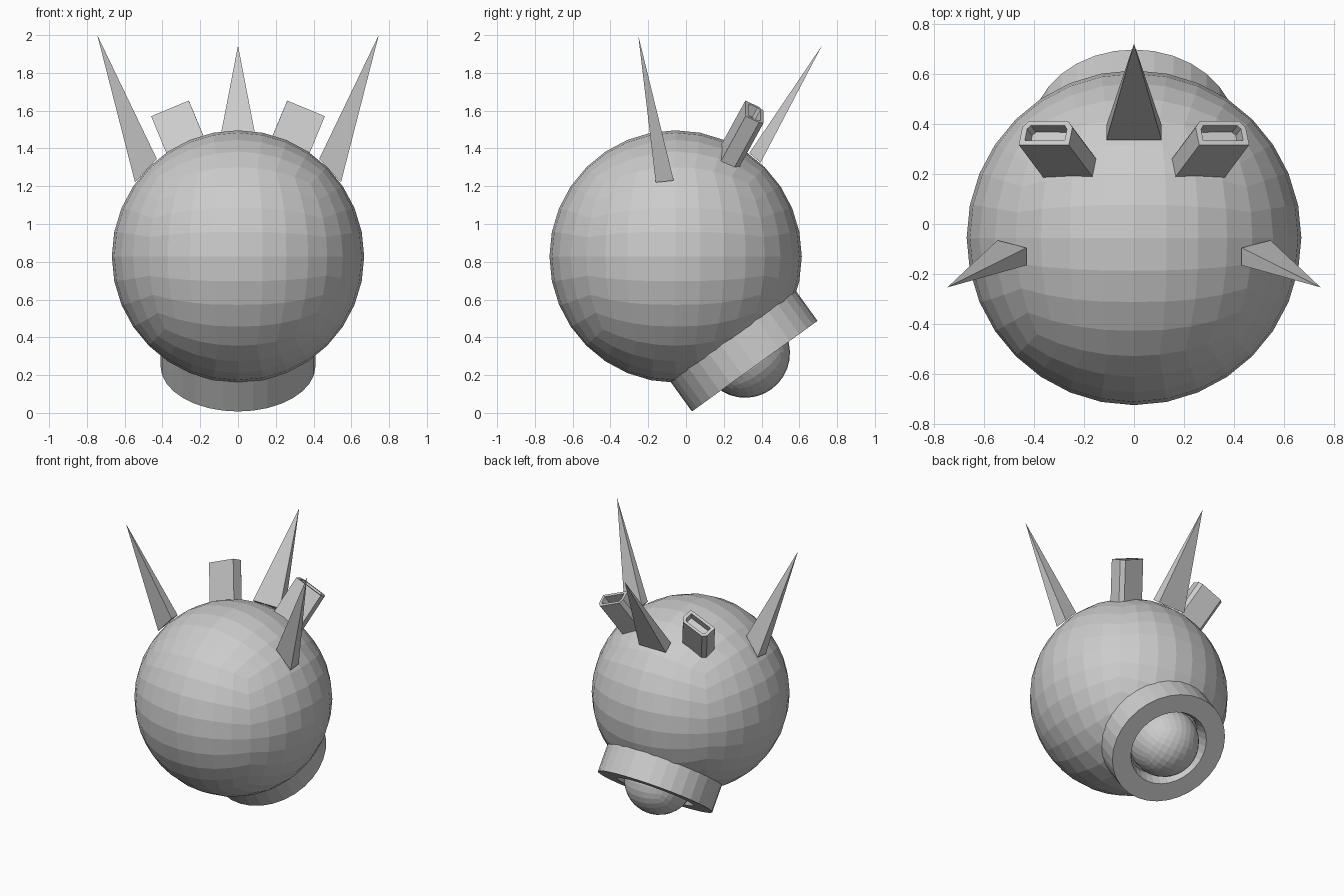
import bpy, bmesh, math
from mathutils import Vector, Matrix

if "Cube" in bpy.data.objects:
    bpy.data.objects.remove(bpy.data.objects["Cube"])

CENTRE = Vector((0, -0.055, 0.828))
AXIS = Vector((0, 0.585, -0.811)).normalized()   # direction of the eye socket
TILT = AXIS.to_track_quat('Z', 'Y').to_matrix().to_4x4()


def finish(bm, name):
    bmesh.ops.recalc_face_normals(bm, faces=bm.faces)
    mesh = bpy.data.meshes.new(name)
    bm.to_mesh(mesh)
    bm.free()
    ob = bpy.data.objects.new(name, mesh)
    bpy.context.collection.objects.link(ob)
    return ob


def quad_sphere(name, centre, radius, rot=Matrix.Identity(4)):
    bm = bmesh.new()
    bmesh.ops.create_cube(bm, size=2)
    for _ in range(3):
        bmesh.ops.subdivide_edges(bm, edges=bm.edges[:], cuts=1, use_grid_fill=True)
        for v in bm.verts:
            v.co.normalize()
    bm.transform(Matrix.Translation(centre) @ rot @ Matrix.Scale(radius, 4))
    return finish(bm, name)


def lathe(name, profile, origin, rot, n=32):
    # closed profile of (radius, height) swept round the local z axis
    bm = bmesh.new()
    rings = [[bm.verts.new((r * math.cos(t), r * math.sin(t), h)) for r, h in profile]
             for t in (2 * math.pi * i / n for i in range(n))]
    k = len(profile)
    for i in range(n):
        a, b = rings[i], rings[(i + 1) % n]
        for j in range(k):
            m = (j + 1) % k
            bm.faces.new((a[j], a[m], b[m], b[j]))
    bm.transform(Matrix.Translation(origin) @ rot)
    return finish(bm, name)


def spike(name, base, tip, side=1):
    bm = bmesh.new()
    vs = [bm.verts.new((side * x, y, z)) for x, y, z in base]
    top = bm.verts.new((side * tip[0], tip[1], tip[2]))
    bm.faces.new(vs)
    for i in range(4):
        bm.faces.new((vs[i], vs[(i + 1) % 4], top))
    return finish(bm, name)


def pipe(name, side):
    # rectangular stub with chamfered back corners and a recessed opening
    n = Vector((0.34, 0.453, 0.825)).normalized()
    u = Vector((0.92, 0, -0.39)).normalized()
    u = (u - n * u.dot(n)).normalized()
    v = n.cross(u)
    origin = Vector((0.36, 0.315, 1.612))         # middle of the rim's front edge
    outer = [(-.108, 0), (.108, 0), (.108, .08), (.085, .107), (-.085, .107), (-.108, .08)]
    inner = [(-.086, .02), (.086, .02), (.086, .072), (.073, .088), (-.073, .088), (-.086, .072)]
    levels = [(outer, -0.31), (outer, 0), (inner, 0), (inner, -0.06)]
    bm = bmesh.new()
    loops = []
    for shape, h in levels:
        pts = [origin + u * a + v * b + n * h for a, b in shape]
        loops.append([bm.verts.new((side * p.x, p.y, p.z)) for p in pts])
    for a, b in zip(loops, loops[1:]):
        for i in range(6):
            j = (i + 1) % 6
            bm.faces.new((a[i], a[j], b[j], b[i]))
    bm.faces.new(loops[0])
    bm.faces.new(loops[-1])
    return finish(bm, name)


# round body
quad_sphere("body", CENTRE, 0.668)

# eye socket ring and eyeball at the lower back
lathe("eye_socket", [(.41, .515), (.41, .716), (.275, .716), (.25, .66), (.25, .515)],
      CENTRE, TILT)
quad_sphere("eyeball", CENTRE + AXIS * 0.63, 0.237, TILT)

# side horns and exhaust stubs
horn_base = [(.43, -.165, 1.345), (.545, -.16, 1.22), (.545, -.065, 1.23), (.43, -.095, 1.345)]
for side, label in ((1, "right"), (-1, "left")):
    spike(label + "_horn", horn_base, (.745, -.253, 2.0), side)
    pipe(label + "_stub_pipe", side)

# middle horn
spike("middle_horn", [(-.11, .335, 1.375), (.11, .335, 1.375), (.11, .395, 1.325), (-.11, .395, 1.325)],
      (0, .72, 1.945))
